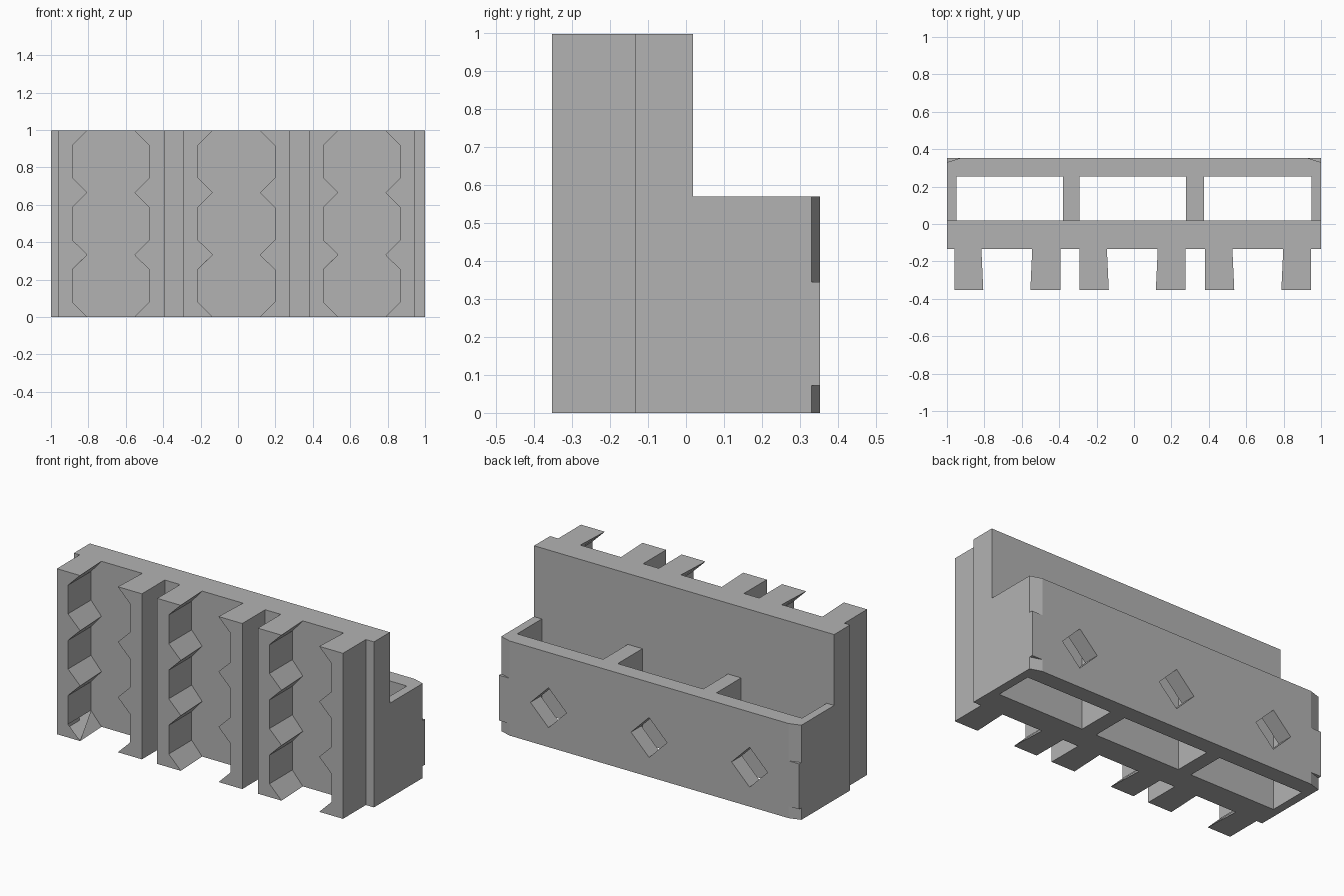
import bpy, bmesh
from mathutils import Vector

if "Cube" in bpy.data.objects:
    bpy.data.objects.remove(bpy.data.objects["Cube"], do_unlink=True)

grey = bpy.data.materials.new("plain_grey")
grey.use_nodes = True
grey.diffuse_color = (0.45, 0.45, 0.45, 1)
grey.node_tree.nodes["Principled BSDF"].inputs["Base Color"].default_value = (0.45, 0.45, 0.45, 1)


def loft(name, ring_a, ring_b):
    """Closed solid between two matching rings of points."""
    bm = bmesh.new()
    a = [bm.verts.new(p) for p in ring_a]
    b = [bm.verts.new(p) for p in ring_b]
    bm.faces.new(a)
    bm.faces.new(b[::-1])
    for i in range(len(a)):
        j = (i + 1) % len(a)
        bm.faces.new((a[j], a[i], b[i], b[j]))
    bmesh.ops.recalc_face_normals(bm, faces=bm.faces)
    mesh = bpy.data.meshes.new(name)
    bm.to_mesh(mesh)
    bm.free()
    mesh.materials.append(grey)
    obj = bpy.data.objects.new(name, mesh)
    bpy.context.collection.objects.link(obj)
    return obj


def prism(name, outline, start, end):
    """Extrude an (x, y) outline from z = start to z = end."""
    return loft(name, [(x, y, start) for x, y in outline], [(x, y, end) for x, y in outline])


def block(name, x0, x1, y0, y1, z0, z1):
    return prism(name, [(x0, y0), (x1, y0), (x1, y1), (x0, y1)], z0, z1)


FRONT, PLATE, REAR, TOP, LEDGE = -0.352, -0.134, 0.352, 0.997, 0.57

# Main body: stepped side profile running the full width
profile = [(FRONT, 0), (REAR, 0), (REAR, LEDGE), (0.018, LEDGE), (0.018, TOP), (FRONT, TOP)]
body = loft("rack_body", [(-1, y, z) for y, z in profile], [(1, y, z) for y, z in profile])
cutters = []

# Three open pockets behind the tall plate
for x0, x1 in ((-0.95, -0.38), (-0.292, 0.278), (0.375, 0.948)):
    cutters.append(block("pocket_cutter", x0, x1, 0.018, 0.253, -0.1, LEDGE + 0.1))

# Gaps between neighbouring front ribs and at both ends
for x0, x1 in ((-1.1, -0.961), (-0.394, -0.292), (0.275, 0.379), (0.946, 1.1)):
    cutters.append(block("gap_cutter", x0, x1, -0.5, PLATE, -0.1, 1.1))


# Toothed slots in the front, the tooth tips receding slightly toward the plate
def slot_ring(cx, y, wide, tip):
    side = [(tip, -0.1)]
    for k in range(4):
        z = k * TOP / 3
        if k > 0:
            side.append((wide, z - 0.08))
        side.append((tip, z))
        if k < 3:
            side.append((wide, z + 0.08))
    side.append((tip, 1.1))
    return [(cx + w, y, z) for w, z in side] + [(cx - w, y, z) for w, z in reversed(side)]


for cx in (-0.68, -0.009, 0.662):
    cutters.append(loft("slot_cutter", slot_ring(cx, FRONT - 0.02, 0.206, 0.125),
                        slot_ring(cx, PLATE, 0.206, 0.136)))

# Diamond holes through the rear wall
for cx in (-0.67, 0, 0.67):
    ring = [(cx + dx, dz + 0.237) for dx, dz in ((0.12, 0), (0, 0.12), (-0.12, 0), (0, -0.12))]
    cutters.append(loft("diamond_cutter", [(x, 0.2, z) for x, z in ring],
                        [(x, 0.4, z) for x, z in ring]))

# Chamfered rear corners, left square around the middle of their height
for s in (-1, 1):
    edge_a, edge_b = Vector((s, 0.33)), Vector((s * 0.93, REAR))
    step = edge_a - edge_b
    outline = [edge_a + step, edge_b - step, (s * 1.1, 0.45)]
    for z0, z1 in ((-0.1, 0.072), (0.345, 0.7)):
        cutters.append(prism("corner_cutter", outline, z0, z1))

# Apply every cut, then discard the cutters
bpy.context.view_layer.objects.active = body
for cutter in cutters:
    cutter.hide_render = True
    mod = body.modifiers.new("cut", "BOOLEAN")
    mod.operation = "DIFFERENCE"
    mod.solver = "EXACT"
    mod.object = cutter
    bpy.ops.object.modifier_apply(modifier=mod.name)
    bpy.data.objects.remove(cutter, do_unlink=True)
